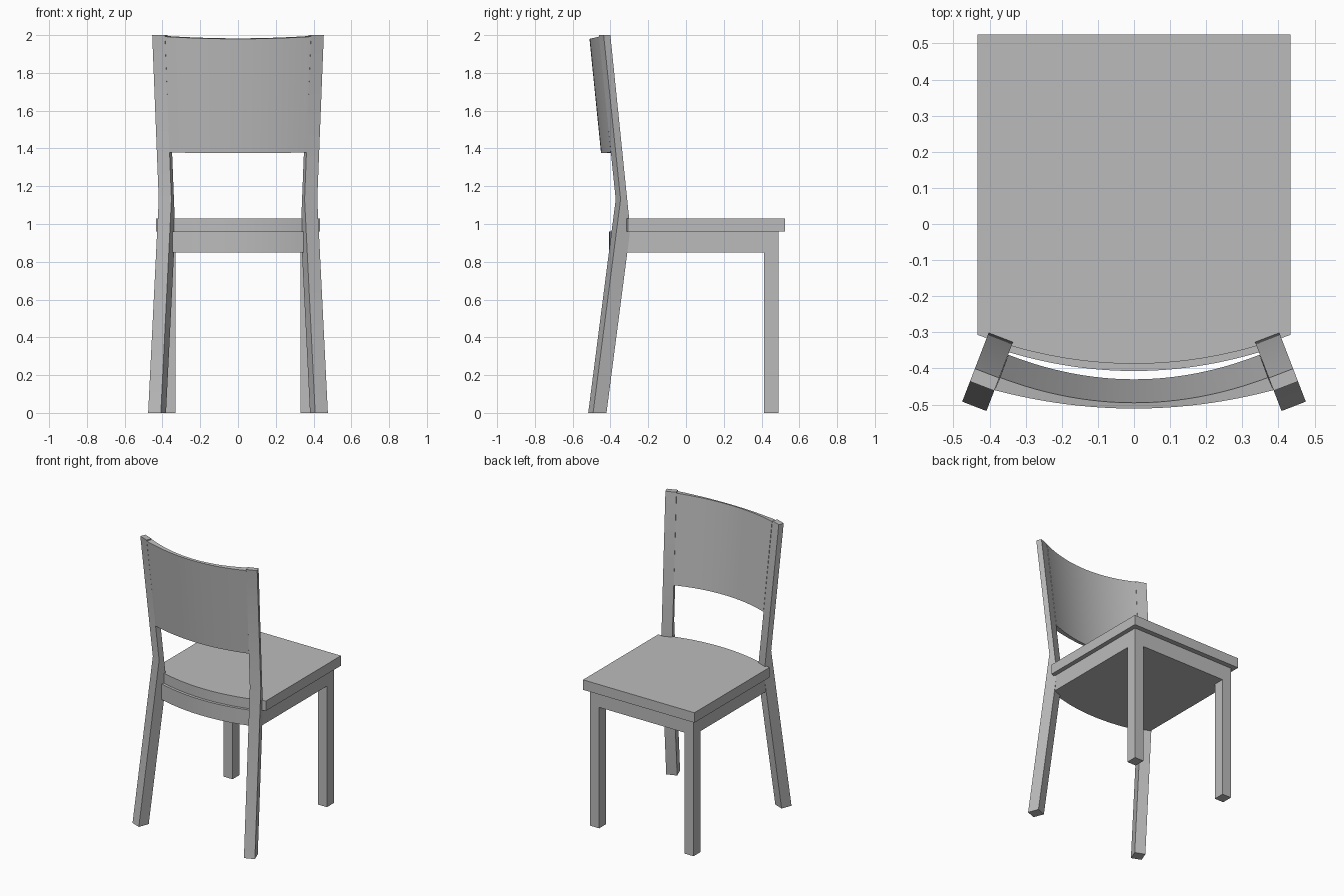
import bpy, bmesh
from mathutils import Vector

cube = bpy.data.objects.get("Cube")
if cube:
    bpy.data.objects.remove(cube, do_unlink=True)

grey = bpy.data.materials.new("plain grey")
grey.use_nodes = True
grey.diffuse_color = (0.5, 0.5, 0.5, 1)
grey.node_tree.nodes["Principled BSDF"].inputs["Base Color"].default_value = grey.diffuse_color

STEPS = 32


def loft(name, rings):
    """Skin a row of closed rings and cap both ends."""
    bm = bmesh.new()
    rows = [[bm.verts.new(p) for p in ring] for ring in rings]
    n = len(rows[0])
    for a, b in zip(rows, rows[1:]):
        for i in range(n):
            j = (i + 1) % n
            bm.faces.new((a[i], a[j], b[j], b[i]))
    bm.faces.new(rows[0])
    bm.faces.new(rows[-1])
    bmesh.ops.recalc_face_normals(bm, faces=bm.faces)
    mesh = bpy.data.meshes.new(name)
    bm.to_mesh(mesh)
    bm.free()
    mesh.materials.append(grey)
    obj = bpy.data.objects.new(name, mesh)
    bpy.context.collection.objects.link(obj)
    bpy.ops.object.select_all(action='DESELECT')
    obj.select_set(True)
    bpy.context.view_layer.objects.active = obj
    bpy.ops.object.shade_smooth_by_angle(angle=0.5)
    return obj


def bow(t, half, middle, rise):
    """Point on a shallow curve, t from -1 to 1, bulging to the rear."""
    return half * t, middle + rise * t * t


def slab(name, half, front, middle, rise, z0, z1):
    """Flat slab with a bowed rear edge."""
    outline = [(half, front), (-half, front)]
    outline += [bow(2 * i / STEPS - 1, half, middle, rise) for i in range(STEPS + 1)]
    return loft(name, [[(x, y, z) for x, y in outline] for z in (z0, z1)])


# Seat and the solid frame below it
slab("seat", 0.433, 0.525, -0.387, 0.08, 0.96, 1.03)
slab("seat_frame", 0.402, 0.49, -0.407, 0.07, 0.85, 0.96)

# Legs: straight at the front, bent and turned outward at the rear
out = Vector((0.359, -0.933, 0))
side = Vector((0.933, 0.359, 0))
corner = Vector((0.40, -0.295, 0))
profile = [(0.135, 0), (0.211, 0), (0.055, 1.13), (0.151, 2), (0.113, 2), (0, 0.97)]
for label, s in (("left", 1), ("right", -1)):
    loft("front_leg_" + label,
         [[(s * x, y, z) for x, y in ((0.332, 0.413), (0.402, 0.413), (0.402, 0.49), (0.332, 0.49))]
          for z in (0, 0.85)])
    rings = []
    for v in (0, -0.072):
        pts = [corner + out * u + side * v + Vector((0, 0, z)) for u, z in profile]
        rings.append([(s * p.x, p.y, p.z) for p in pts])
    loft("rear_post_" + label, rings)

# Curved, tilted backrest between the posts
edges = [(0.348, -0.430, 0.068, 1.376, 0.002), (0.363, -0.450, 0.052, 1.376, 0.002),
         (0.386, -0.511, 0.051, 1.98, 0.012), (0.371, -0.495, 0.070, 1.983, 0.012)]
rings = []
for i in range(STEPS + 1):
    t = 2 * i / STEPS - 1
    rings.append([(*bow(t, half, mid, rise), z + lift * t * t)
                  for half, mid, rise, z, lift in edges])
loft("backrest", rings)
